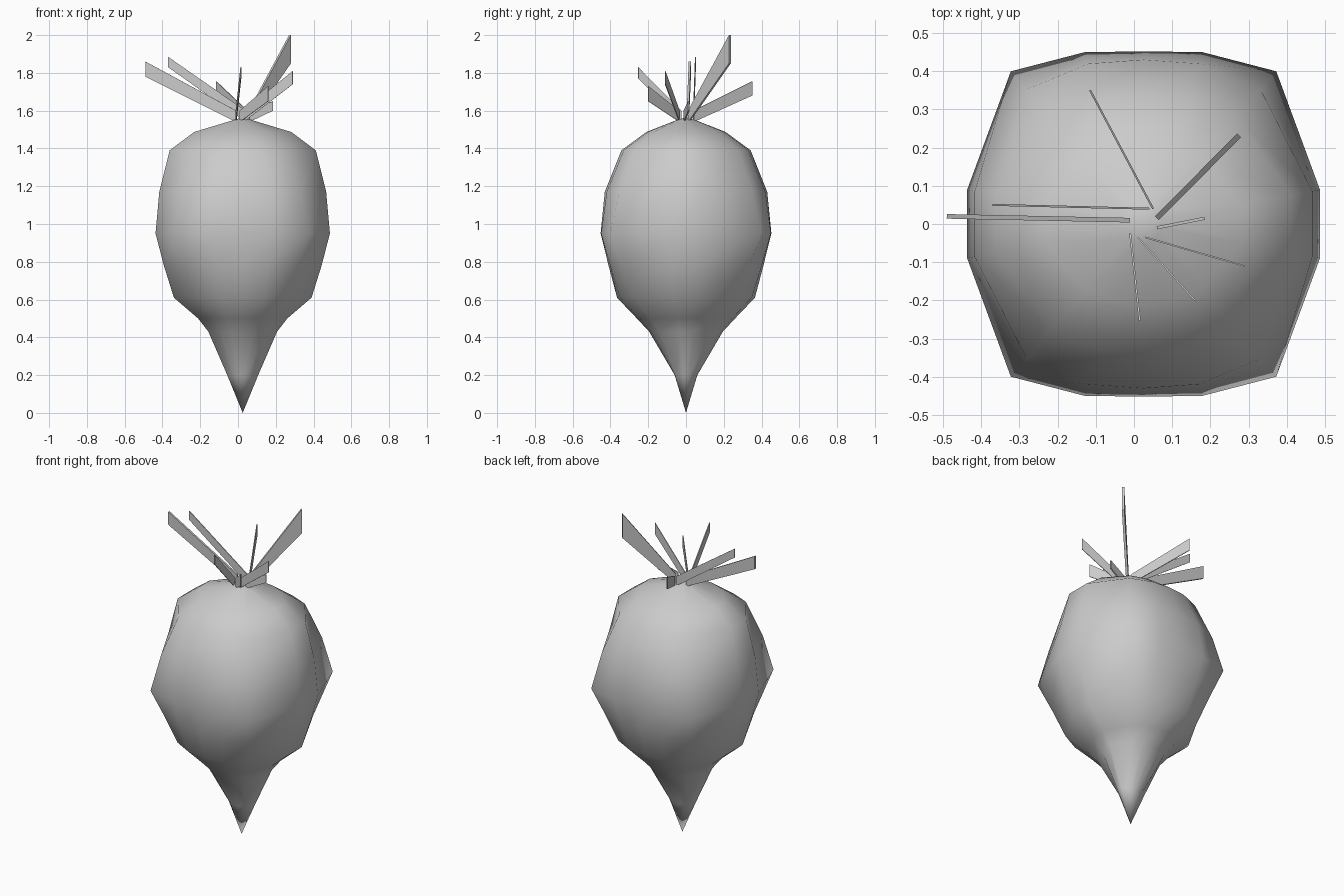
import bpy, bmesh
from math import cos, sin, radians
from mathutils import Vector

if "Cube" in bpy.data.objects:
    bpy.data.objects.remove(bpy.data.objects["Cube"])

CX = 0.025


def make_object(name, bm, smooth):
    bmesh.ops.recalc_face_normals(bm, faces=bm.faces)
    me = bpy.data.meshes.new(name)
    bm.to_mesh(me)
    bm.free()
    for p in me.polygons:
        p.use_smooth = smooth
    ob = bpy.data.objects.new(name, me)
    bpy.context.collection.objects.link(ob)
    return ob


# Root body: rings of (z, half width x, half width y, squareness)
rings = [(0.20, 0.085, 0.06, 2), (0.43, 0.185, 0.195, 2), (0.50, 0.24, 0.26, 2),
         (0.61, 0.37, 0.365, 2.1), (0.78, 0.42, 0.41, 2.6), (0.95, 0.462, 0.452, 3.6),
         (1.17, 0.445, 0.43, 2.5), (1.39, 0.395, 0.342, 2.1), (1.487, 0.265, 0.21, 2),
         (1.55, 0.05, 0.05, 2)]
quarter = [11, 49, 71]
angles = (quarter + [90] + [180 - a for a in reversed(quarter)]
          + [180 + a for a in quarter] + [270] + [360 - a for a in reversed(quarter)])

bm = bmesh.new()
loops = []
for z, rx, ry, n in rings:
    loop = []
    for a in angles:
        c, s = cos(radians(a)), sin(radians(a))
        r = (abs(c / rx) ** n + abs(s / ry) ** n) ** (-1 / n)
        loop.append(bm.verts.new((CX + r * c, r * s, z)))
    loops.append(loop)
count = len(angles)
for lo, hi in zip(loops, loops[1:]):
    for i in range(count):
        j = (i + 1) % count
        bm.faces.new((lo[i], lo[j], hi[j], hi[i]))
tip = bm.verts.new((CX, 0, 0))
crown = bm.verts.new((CX, 0, 1.565))
for i in range(count):
    j = (i + 1) % count
    bm.faces.new((loops[0][j], loops[0][i], tip))
    bm.faces.new((loops[-1][i], loops[-1][j], crown))
make_object("root_body", bm, True)


# Leaf: thin upright ribbon from a base point to a vertical end edge
def leaf(name, base, end, z_low, z_high, thick, base_low=1.54, base_high=1.60):
    b, e = Vector((*base, 0)), Vector((*end, 0))
    side = (e - b).cross(Vector((0, 0, 1))).normalized() * thick / 2
    bm = bmesh.new()
    rows = []
    for p, lo, hi in ((b, base_low, base_high), (e, z_low, z_high)):
        rows.append([bm.verts.new(p + side * s + Vector((0, 0, z)))
                     for s, z in ((-1, lo), (1, lo), (1, hi), (-1, hi))])
    for i in range(4):
        j = (i + 1) % 4
        bm.faces.new((rows[0][i], rows[0][j], rows[1][j], rows[1][i]))
    bm.faces.new(rows[0])
    bm.faces.new(rows[1])
    make_object(name, bm, False)


leaves = [((-0.01, 0.01), (-0.49, 0.02), 1.78, 1.86, 0.012),
          ((0.04, 0.04), (-0.37, 0.05), 1.83, 1.885, 0.005),
          ((0.05, 0.04), (-0.115, 0.35), 1.68, 1.755, 0.005),
          ((0.06, 0.015), (0.275, 0.232), 1.85, 2.0, 0.014),
          ((0.06, -0.01), (0.185, 0.015), 1.60, 1.65, 0.008),
          ((0.03, -0.035), (0.29, -0.11), 1.74, 1.81, 0.004),
          ((0.01, -0.035), (0.16, -0.20), 1.65, 1.73, 0.004),
          ((-0.01, -0.025), (0.015, -0.253), 1.77, 1.83, 0.005)]
for k, args in enumerate(leaves):
    leaf(f"leaf_{k + 1}", *args)
